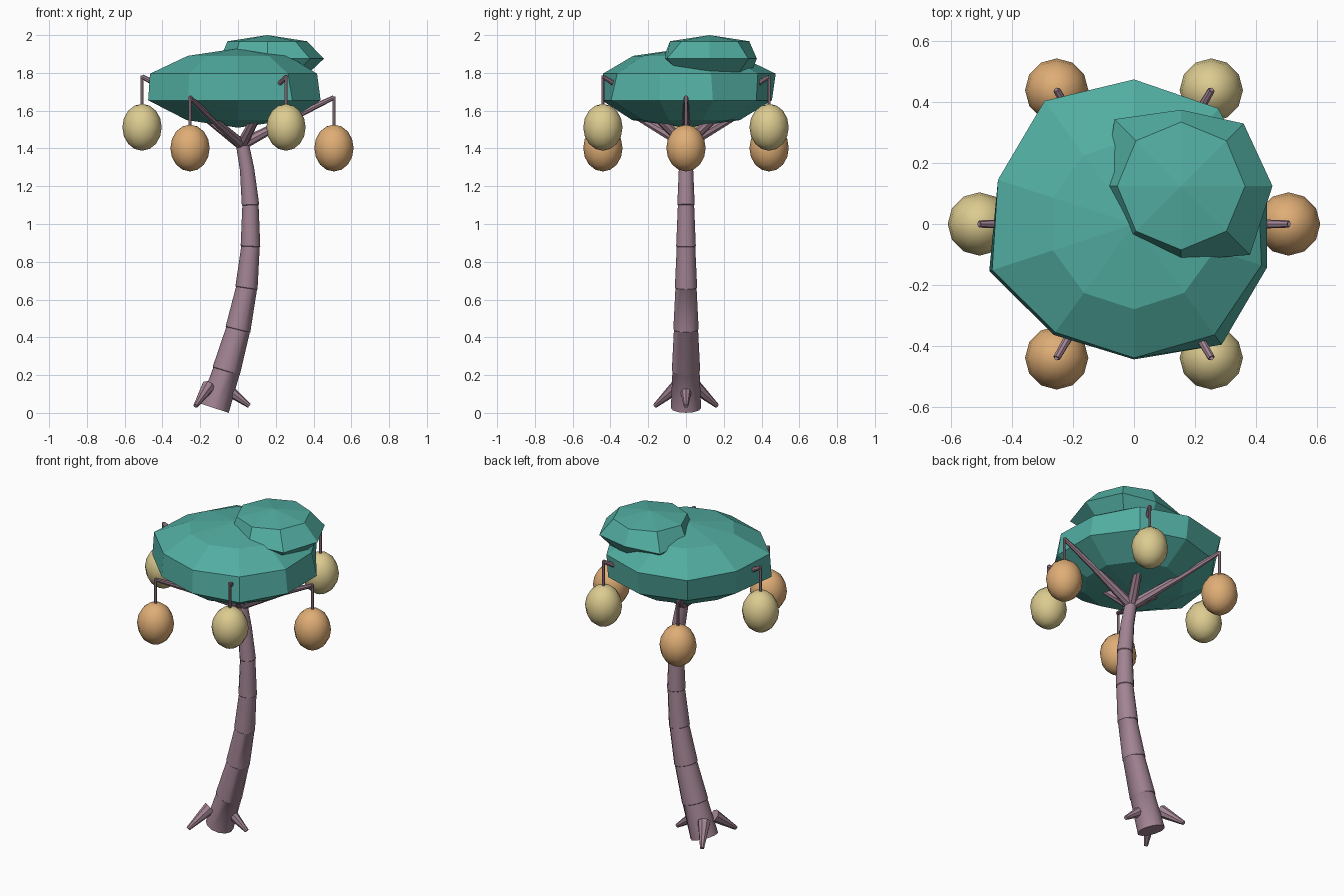
import bpy, bmesh, math
from mathutils import Vector

if "Cube" in bpy.data.objects:
    bpy.data.objects.remove(bpy.data.objects["Cube"])


def material(name, rgb):
    m = bpy.data.materials.new(name)
    m.diffuse_color = (*rgb, 1)
    m.use_nodes = True
    m.node_tree.nodes["Principled BSDF"].inputs["Base Color"].default_value = m.diffuse_color
    return m


BARK = material("mauve bark", (0.36, 0.23, 0.29))
LEAF = material("teal leaf", (0.084, 0.42, 0.36))
ORANGE = material("orange fruit", (0.74, 0.42, 0.18))
YELLOW = material("straw fruit", (0.72, 0.60, 0.28))


def finish(name, bm, mat, smooth):
    bmesh.ops.recalc_face_normals(bm, faces=bm.faces)
    me = bpy.data.meshes.new(name)
    bm.to_mesh(me)
    bm.free()
    me.materials.append(mat)
    ob = bpy.data.objects.new(name, me)
    bpy.context.collection.objects.link(ob)
    if smooth:
        bpy.context.view_layer.objects.active = ob
        ob.select_set(True)
        bpy.ops.object.shade_smooth_by_angle(angle=math.radians(40))
        ob.select_set(False)
    return ob


def bridge(bm, rings):
    n = len(rings[0])
    for a, b in zip(rings, rings[1:]):
        for i in range(n):
            j = (i + 1) % n
            bm.faces.new((a[i], a[j], b[j], b[i]))


def tube(name, points, radii, mat, sides=8):
    """Tapered capped tube through points; a repeated point makes a step."""
    bm = bmesh.new()
    pts = [Vector(p) for p in points]
    rings = []
    for k, (p, r) in enumerate(zip(pts, radii)):
        before = [q for q in pts[:k] if (q - p).length > 0.005]
        after = [q for q in pts[k + 1:] if (q - p).length > 0.005]
        d = (after[0] if after else p) - (before[-1] if before else p)
        rot = Vector((0, 0, 1)).rotation_difference(d.normalized())
        rings.append([bm.verts.new(p + rot @ Vector((
            r * math.cos(2 * math.pi * i / sides),
            r * math.sin(2 * math.pi * i / sides), 0))) for i in range(sides)])
    bridge(bm, rings)
    bm.faces.new(rings[0])
    bm.faces.new(rings[-1])
    return finish(name, bm, mat, True)


def blob(name, centre, rz, layers, start, mat):
    """Faceted dome: layers are (height factor, list of radii)."""
    bm = bmesh.new()
    c = Vector(centre)
    n = len(layers[0][1])
    rings = []
    for h, radii in layers:
        rings.append([bm.verts.new(c + Vector((
            r * math.cos(start + 2 * math.pi * i / n),
            r * math.sin(start + 2 * math.pi * i / n), h * rz)))
            for i, r in enumerate(radii)])
    bridge(bm, rings)
    for ring, z in ((rings[0], rz), (rings[-1], -rz)):
        pole = bm.verts.new(c + Vector((0, 0, z)))
        for i in range(n):
            bm.faces.new((ring[i], ring[(i + 1) % n], pole))
    return finish(name, bm, mat, False)


# leaning trunk, with a small step at each growth ring
path = [(-0.125, 0.025, 0.080), (-0.062, 0.22, 0.072), (0.0, 0.44, 0.064),
        (0.045, 0.66, 0.056), (0.066, 0.88, 0.049), (0.066, 1.10, 0.043),
        (0.048, 1.29, 0.038), (0.020, 1.44, 0.034)]
pts, rad = [], []
for k, (x, z, r) in enumerate(path):
    pts.append((x, 0, z))
    rad.append(r)
    if 0 < k < 6:
        pts.append((x, 0, z + 0.003))
        rad.append(r + 0.003)
tube("trunk", pts, rad, BARK, 12)

# three splayed roots
for k in range(3):
    a = 2 * math.pi * k / 3
    c, s = math.cos(a), math.sin(a)
    tube(f"root_{k + 1}", [(-0.13 + 0.055 * c, 0.055 * s, 0.14),
                           (-0.13 + 0.19 * c, 0.19 * s, 0.037)],
         [0.037, 0.012], BARK)

# canopy: wide main crown and smaller upper crown
up = [.475, .50, .47, .49, .44, .44, .45, .44, .43, .47]
low = [.455, .46, .46, .50, .45, .445, .49, .46, .46, .46]
blob("main_crown", (0, 0, 1.72), 0.21,
     [(0.81, [0.28] * 10), (0.36, up), (-0.31, low), (-0.81, [0.285] * 10)],
     math.pi / 2, LEAF)
blob("upper_crown", (0.155, 0.125, 1.875), 0.125,
     [(0.74, [0.21] * 8), (0, [.30, .29, .25, .31, .25, .24, .245, .32]),
      (-0.6, [0.22] * 8)], 0, LEAF)

# six branches, each with a hanging stem and fruit
for k in range(6):
    a = math.pi * k / 3
    c, s = math.cos(a), math.sin(a)
    high = k % 2
    x, y, z = 0.508 * c, 0.508 * s, 1.78 if high else 1.67
    mid = (0.30 * c, 0.30 * s, 1.67 if high else 1.57)
    tube(f"branch_{k + 1}", [(0.02, 0, 1.42), mid, (x, y, z)],
         [0.03, 0.019, 0.012], BARK)
    tube(f"stem_{k + 1}", [(x, y, z + 0.005), (x, y, z - 0.17)],
         [0.008, 0.008], BARK, 6)
    bm = bmesh.new()
    bmesh.ops.create_uvsphere(bm, u_segments=12, v_segments=8, radius=1)
    for v in bm.verts:
        v.co = Vector((x + v.co.x * 0.104, y + v.co.y * 0.104,
                       z - 0.268 + v.co.z * 0.124))
    finish(f"fruit_{k + 1}", bm, YELLOW if high else ORANGE, True)
